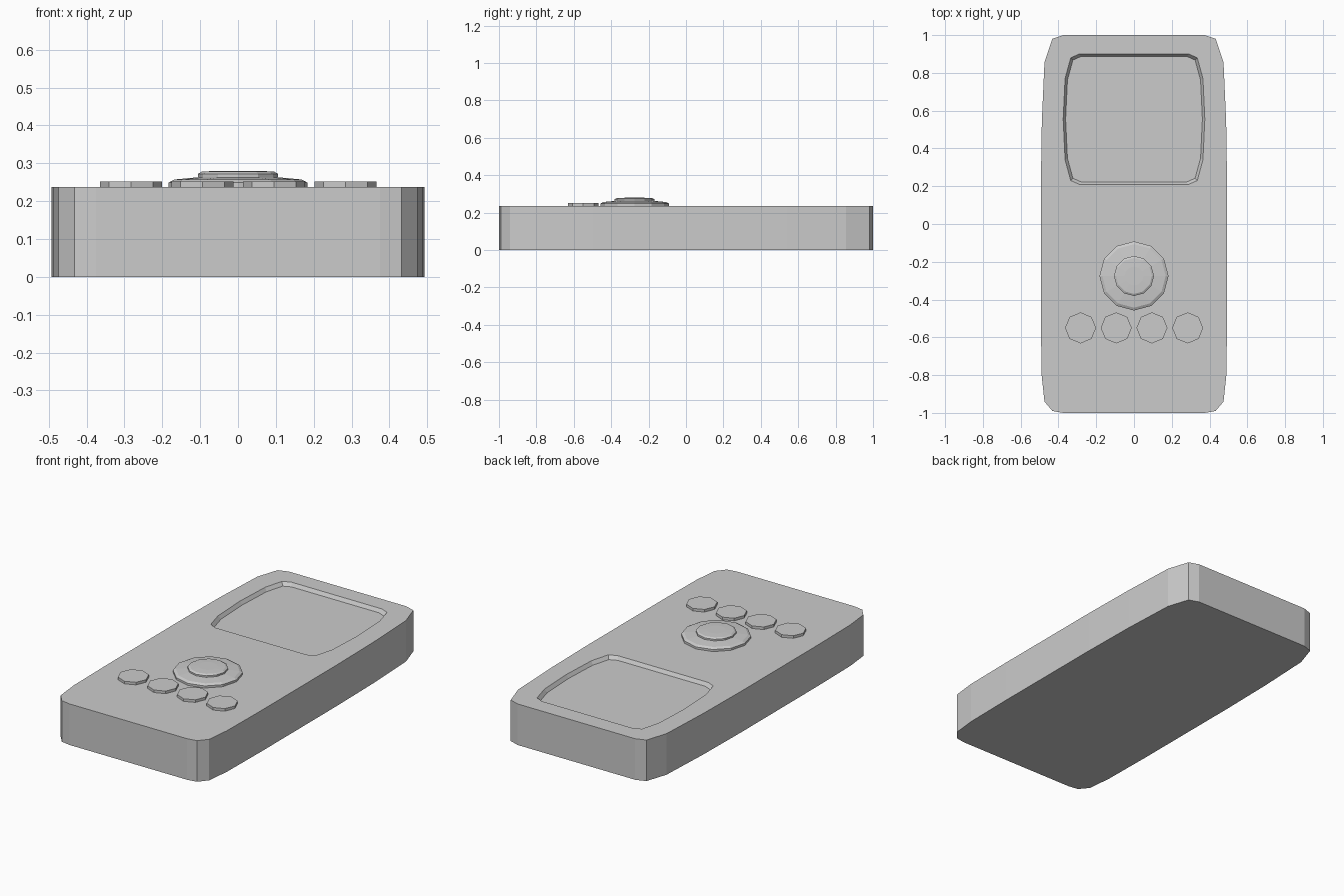
import bpy, bmesh
from math import cos, sin, pi

if "Cube" in bpy.data.objects:
    bpy.data.objects.remove(bpy.data.objects["Cube"])

TOP = 0.237


def loft(name, rings):
    """Skin a stack of equal-length point rings and cap both ends."""
    bm = bmesh.new()
    loops = [[bm.verts.new(p) for p in ring] for ring in rings]
    n = len(loops[0])
    for a, b in zip(loops, loops[1:]):
        for i in range(n):
            j = (i + 1) % n
            bm.faces.new((a[i], a[j], b[j], b[i]))
    bm.faces.new(loops[0][::-1])
    bm.faces.new(loops[-1])
    bmesh.ops.recalc_face_normals(bm, faces=bm.faces)
    mesh = bpy.data.meshes.new(name)
    bm.to_mesh(mesh)
    bm.free()
    ob = bpy.data.objects.new(name, mesh)
    bpy.context.collection.objects.link(ob)
    return ob


def mirrored(right):
    """Close a right-hand half outline (bottom to top) across x = 0."""
    return right + [(-x, y) for x, y in reversed(right)]


def at_z(outline, z):
    return [(x, y, z) for x, y in outline]


def turned(name, cx, cy, sides, profile):
    """Turn a (radius, height) profile into a faceted round part."""
    ang = [2 * pi * i / sides for i in range(sides)]
    return loft(name, [[(cx + r * cos(a), cy + r * sin(a), z) for a in ang]
                       for r, z in profile])


# Body slab with softly bulging sides
body_outline = mirrored([(0.375, -1.0), (0.432, -0.99), (0.474, -0.94), (0.489, -0.8),
                         (0.493, -0.5), (0.493, 0.2), (0.488, 0.54), (0.474, 0.855),
                         (0.433, 0.98), (0.375, 1.0)])
body = loft("body", [at_z(body_outline, 0), at_z(body_outline, TOP)])

# Recessed screen with sloping walls
half = [(0.29, -0.345), (0.335, -0.325), (0.365, -0.215), (0.375, 0.0),
        (0.365, 0.215), (0.335, 0.325), (0.29, 0.345)]
screen = mirrored(half)


def screen_ring(grow, z):
    return [(x * (1 + grow / 0.375), 0.555 + y * (1 + grow / 0.345), z) for x, y in screen]


cutter = loft("screen_cutter", [screen_ring(-0.013, TOP - 0.02), screen_ring(0.013, TOP + 0.02)])
cutter.hide_render = True
cut = body.modifiers.new("screen_recess", 'BOOLEAN')
cut.operation = 'DIFFERENCE'
cut.solver = 'EXACT'
cut.object = cutter
bpy.context.view_layer.objects.active = body
bpy.ops.object.modifier_apply(modifier=cut.name)
bpy.data.objects.remove(cutter)

# Navigation dial and its centre button
turned("dial_ring", 0, -0.275, 12,
       [(0.183, TOP - 0.005), (0.183, 0.249), (0.168, 0.257), (0.105, 0.263)])
turned("dial_button", 0, -0.275, 12,
       [(0.106, 0.25), (0.106, 0.272), (0.095, 0.278), (0.05, 0.28)])

# Row of four small keys
for i in range(4):
    turned(f"key_{i + 1}", -0.283 + i * 0.189, -0.55, 8,
           [(0.082, TOP - 0.005), (0.082, 0.252)])
